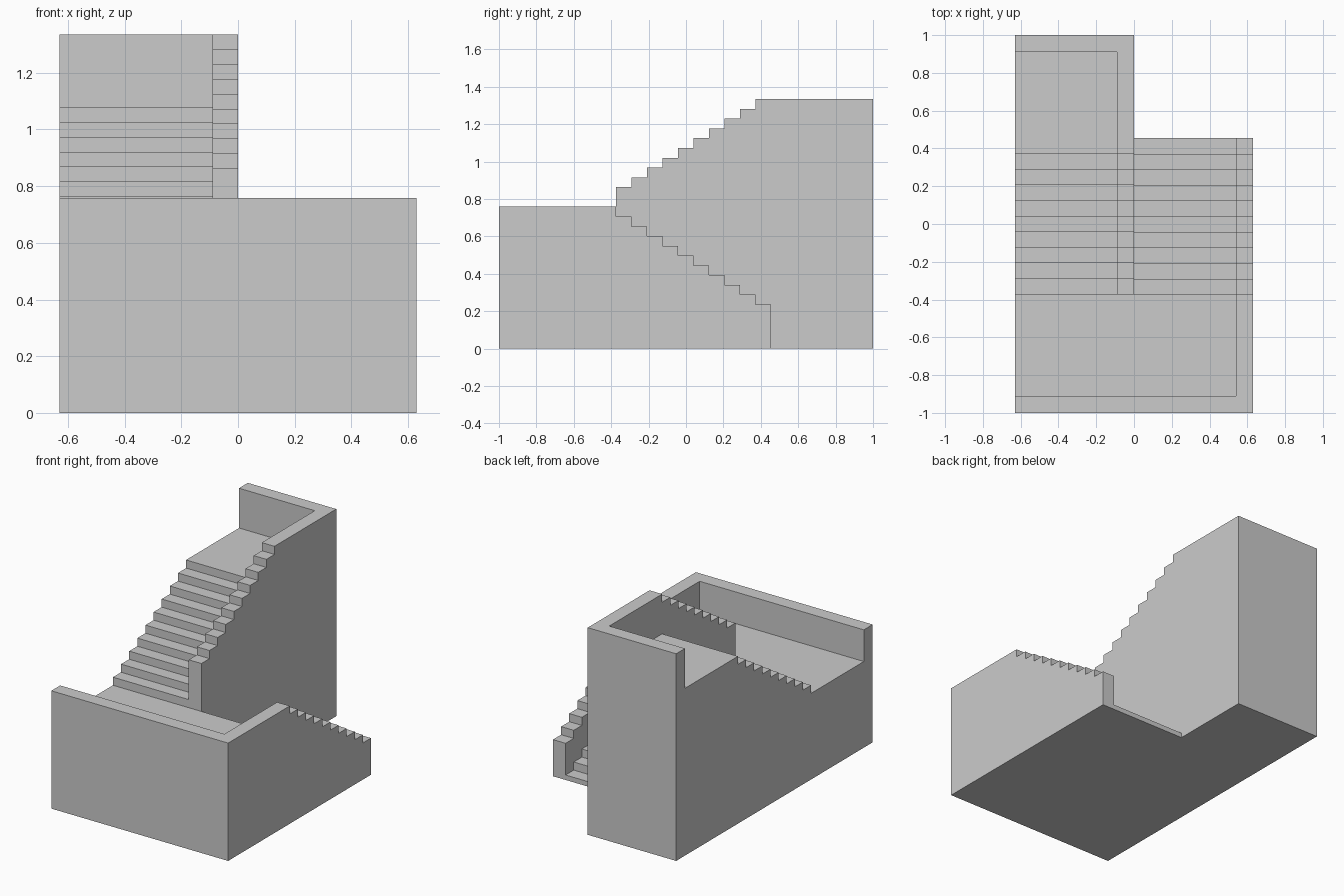
import bpy, bmesh

if "Cube" in bpy.data.objects:
    bpy.data.objects.remove(bpy.data.objects["Cube"])

W = 0.63            # half width
T = 0.09            # wall thickness
RUN, RISE = 0.0827, 0.0523
Y0 = -0.373         # landing edge, where both flights meet
N = 10
LANDING = 0.555
RAIL = 0.204        # parapet height above the treads


def extrude_x(name, profile, x0, x1):
    """Extrude a (y, z) profile from x0 to x1."""
    bm = bmesh.new()
    face = bm.faces.new([bm.verts.new((x0, y, z)) for y, z in profile])
    out = bmesh.ops.extrude_face_region(bm, geom=[face])
    moved = [v for v in out["geom"] if isinstance(v, bmesh.types.BMVert)]
    bmesh.ops.translate(bm, verts=moved, vec=(x1 - x0, 0, 0))
    bmesh.ops.recalc_face_normals(bm, faces=bm.faces)
    mesh = bpy.data.meshes.new(name)
    bm.to_mesh(mesh)
    bm.free()
    obj = bpy.data.objects.new(name, mesh)
    bpy.context.collection.objects.link(obj)
    return obj


def box(name, x0, x1, y0, y1, h):
    return extrude_x(name, [(y0, 0), (y1, 0), (y1, h), (y0, h)], x0, x1)


def stepped(first, rise, start=Y0, end=None):
    """Stair profile from y=start; level before the steps only if start < Y0."""
    pts = [(start, 0)]
    if start < Y0:
        pts += [(start, first - rise), (Y0, first - rise)]
    for i in range(N):
        z = first + i * rise
        y1 = Y0 + (i + 1) * RUN
        if i == N - 1 and end is not None:
            y1 = end
        pts += [(Y0 + i * RUN, z), (y1, z)]
    pts.append((pts[-1][0], 0))
    return pts


# Flights and landing
box("landing", -W, W - T, -1 + T, Y0, LANDING)
extrude_x("lower_flight", stepped(LANDING - RISE, -RISE), 0, W - T)
extrude_x("upper_flight", stepped(LANDING + RISE, RISE, end=1 - T), -W, -T)

# Parapet walls with stepped tops
box("front_wall", -W, W, -1, -1 + T, LANDING + RAIL)
extrude_x("right_parapet",
          stepped(LANDING + RAIL - RISE, -RISE, start=-1 + T), W - T, W)
extrude_x("centre_parapet",
          stepped(LANDING + RAIL + 2 * RISE, RISE, end=1 - T), -T, 0)
box("back_wall", -W, 0, 1 - T, 1, LANDING + RAIL + 11 * RISE)
